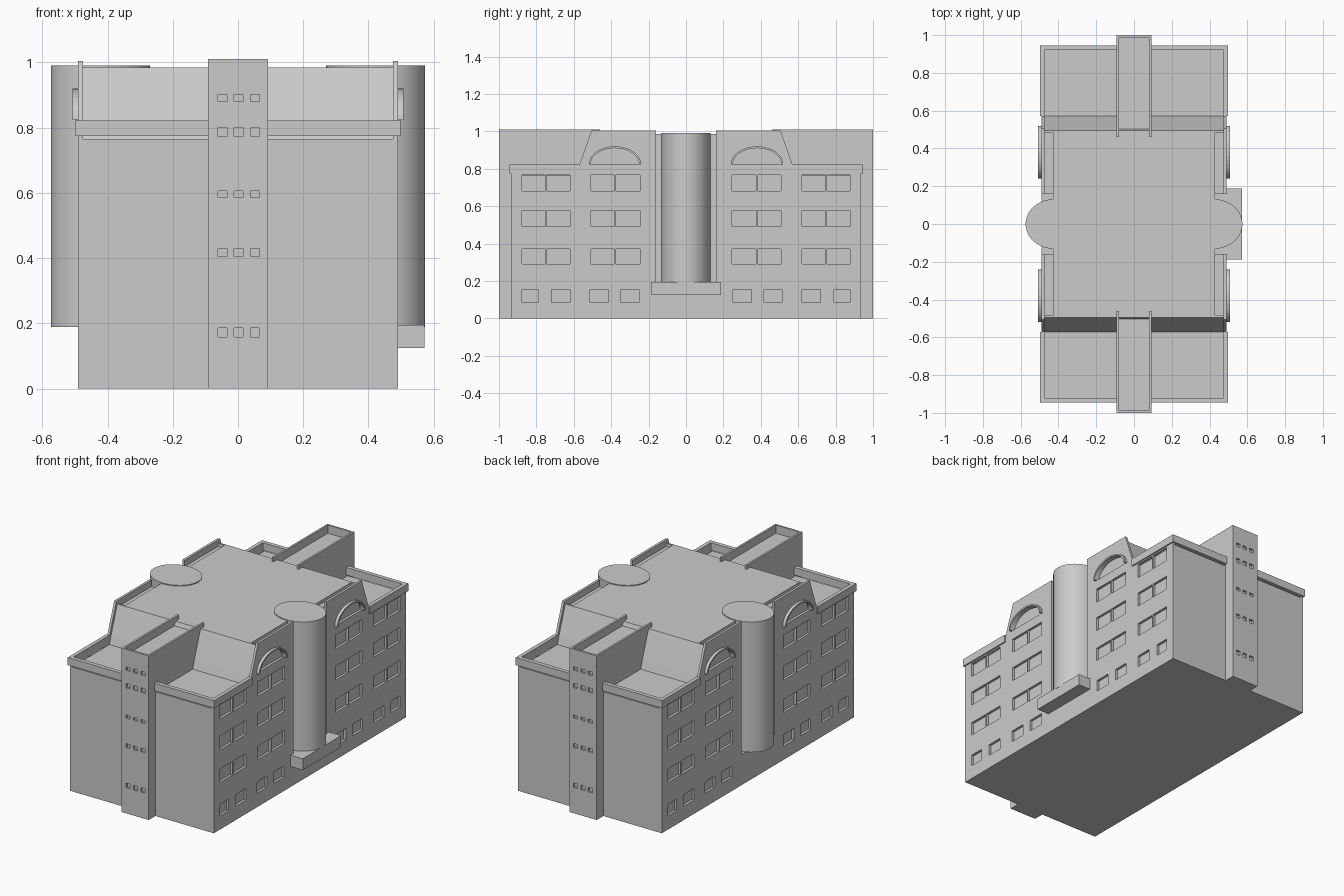
import bpy, bmesh, math

if "Cube" in bpy.data.objects:
    bpy.data.objects.remove(bpy.data.objects["Cube"])

# One flat wall colour
mat = bpy.data.materials.new("light grey")
mat.diffuse_color = (0.6, 0.6, 0.6, 1)
mat.use_nodes = True
mat.node_tree.nodes["Principled BSDF"].inputs["Base Color"].default_value = mat.diffuse_color


def make(name, bm):
    bmesh.ops.recalc_face_normals(bm, faces=bm.faces[:])
    me = bpy.data.meshes.new(name)
    bm.to_mesh(me)
    bm.free()
    me.materials.append(mat)
    ob = bpy.data.objects.new(name, me)
    bpy.context.collection.objects.link(ob)
    return ob


def add_box(bm, x0, x1, y0, y1, z0, z1):
    r = bmesh.ops.create_cube(bm, size=1)
    for v in r["verts"]:
        v.co = ((x0 + x1) / 2 + v.co.x * (x1 - x0),
                (y0 + y1) / 2 + v.co.y * (y1 - y0),
                (z0 + z1) / 2 + v.co.z * (z1 - z0))


def add_prism(bm, pts, x0, x1):
    """Extrude a (y, z) outline along x."""
    a = [bm.verts.new((x0, y, z)) for y, z in pts]
    b = [bm.verts.new((x1, y, z)) for y, z in pts]
    bm.faces.new(a)
    bm.faces.new(b[::-1])
    n = len(pts)
    for i in range(n):
        bm.faces.new((a[i], a[(i + 1) % n], b[(i + 1) % n], b[i]))


def cut(ob, bm):
    cutter = make("cutter", bm)
    cutter.hide_render = True
    m = ob.modifiers.new("cut", "BOOLEAN")
    m.operation, m.solver, m.object = "DIFFERENCE", "EXACT", cutter
    bpy.context.view_layer.objects.active = ob
    bpy.ops.object.modifier_apply(modifier=m.name)
    bpy.data.objects.remove(cutter)


def arc(cy, z, ry, rz, n=20):
    return [(cy + ry * math.cos(math.pi * i / n), z + rz * math.sin(math.pi * i / n))
            for i in range(n + 1)]


# Building core with sloped raised roof
half = [(.935, 0), (.935, .765), (.572, .765), (.556, .815), (.495, .985)]
mirrored = [(-y, z) for y, z in half[::-1]]
bm = bmesh.new()
add_prism(bm, half + mirrored, -.475, .475)
core = make("building_core", bm)

# Recesses behind the round bays and roof gutters
bm = bmesh.new()
for s in (-1, 1):
    x0, x1 = sorted((s * .43, s * .6))
    add_box(bm, x0, x1, -.16, .16, .19, 1.2)
cut(core, bm)
bm = bmesh.new()
for s in (-1, 1):
    x0, x1 = sorted((s * .43, s * .6))
    for t in (-1, 1):
        y0, y1 = sorted((t * .15, t * .484))
        add_box(bm, x0, x1, y0, y1, .965, 1.2)
cut(core, bm)

# Side walls with gable parapets; windows are cut down to the core
wall_half = [(.935, 0), (.935, .82), (.57, .82), (.505, 1.005), (.16, 1.005), (.16, .19)]
wall = wall_half + [(-y, z) for y, z in wall_half[::-1]]
upper_cols = [(.247, .374), (.381, .508), (.62, .745), (.753, .877)]
ground_cols = [(.25, .35), (.417, .513), (.62, .72), (.79, .877)]
rows = [(.29, .372, upper_cols), (.49, .576, upper_cols),
        (.68, .767, upper_cols), (.085, .155, ground_cols)]
for s, side in ((-1, "left"), (1, "right")):
    x0, x1 = sorted((s * .475, s * .49))
    bm = bmesh.new()
    add_prism(bm, wall, x0, x1)
    ob = make(side + "_wall", bm)
    bm = bmesh.new()
    for t in (-1, 1):
        for z0, z1, cols in rows:
            for c in cols:
                y0, y1 = sorted((t * c[0], t * c[1]))
                add_box(bm, x0 - .01, x1 + .01, y0, y1, z0, z1)
        add_prism(bm, arc(t * .38, .825, .132, .088), x0 - .01, x1 + .01)
    cut(ob, bm)

    # Arched window hoods
    h0, h1 = sorted((s * .475, s * .508))
    for t, end in ((-1, "front"), (1, "back")):
        bm = bmesh.new()
        add_prism(bm, arc(t * .38, .823, .14, .097) + arc(t * .38, .823, .13, .087)[::-1], h0, h1)
        make(f"{side}_{end}_arch_hood", bm)

    # Round bay
    bm = bmesh.new()
    bmesh.ops.create_cone(bm, cap_ends=True, segments=48, radius1=1, radius2=1, depth=1)
    for v in bm.verts:
        v.co = (s * .422 + v.co.x * .152, v.co.y * .132, .589 + v.co.z * .802)
    bay = make(side + "_round_bay", bm)
    bpy.ops.object.select_all(action="DESELECT")
    bay.select_set(True)
    bpy.context.view_layer.objects.active = bay
    bpy.ops.object.shade_smooth_by_angle(angle=math.radians(35))

# Entrance canopy
bm = bmesh.new()
add_box(bm, .4, .572, -.187, .187, .125, .195)
make("entrance_canopy", bm)

for t, end in ((-1, "front"), (1, "back")):
    # Wing parapet, three sides
    bm = bmesh.new()
    y0, y1 = sorted((t * .92, t * .945))
    add_box(bm, -.498, .498, y0, y1, .775, .822)
    for s in (-1, 1):
        x0, x1 = sorted((s * .475, s * .498))
        y0, y1 = sorted((t * .572, t * .92))
        add_box(bm, x0, x1, y0, y1, .775, .822)
    make(end + "_wing_parapet", bm)

    # Stair tower with small windows
    bm = bmesh.new()
    y0, y1 = sorted((t * .49, t * 1.0))
    add_box(bm, -.092, .092, y0, y1, 0, .96)
    tower = make(end + "_stair_tower", bm)
    bm = bmesh.new()
    y0, y1 = sorted((t * .988, t * 1.1))
    for z0, z1 in ((.158, .186), (.405, .429), (.586, .605), (.773, .8), (.88, .902)):
        for x in (-.048, .002, .052):
            add_box(bm, x - .014, x + .014, y0, y1, z0, z1)
    cut(tower, bm)

    # Tower parapet
    bm = bmesh.new()
    for s in (-1, 1):
        x0, x1 = sorted((s * .08, s * .092))
        y0, y1 = sorted((t * .46, t * 1.0))
        add_box(bm, x0, x1, y0, y1, .96, 1.01)
    y0, y1 = sorted((t * .988, t * 1.0))
    add_box(bm, -.08, .08, y0, y1, .96, 1.01)
    make(end + "_tower_parapet", bm)
